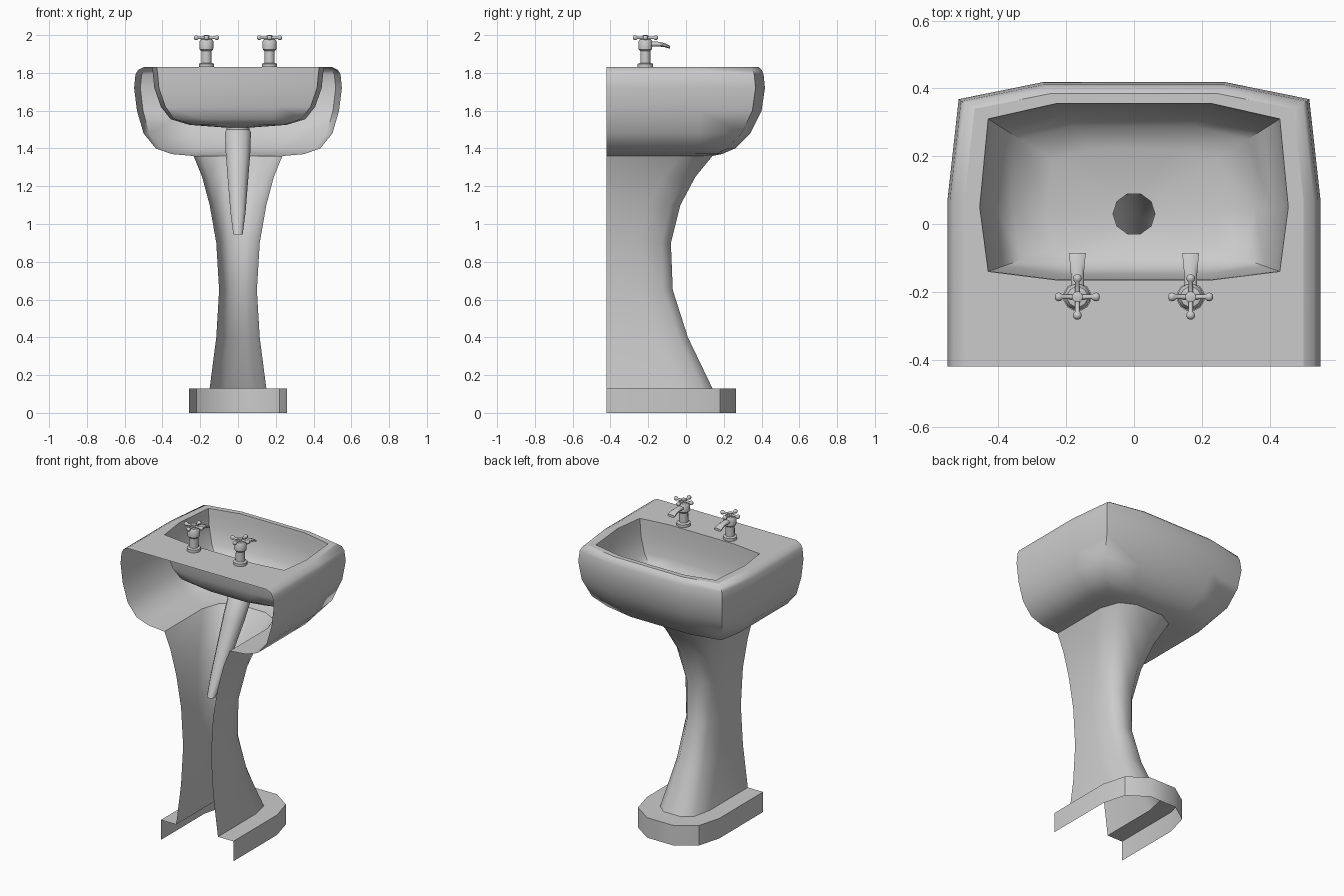
import bpy, bmesh, math
from mathutils import Vector

if "Cube" in bpy.data.objects:
    bpy.data.objects.remove(bpy.data.objects["Cube"])

BACK = -0.42


def add_mesh(name, bm, angle=40):
    bmesh.ops.remove_doubles(bm, verts=bm.verts, dist=1e-5)
    bmesh.ops.recalc_face_normals(bm, faces=bm.faces)
    me = bpy.data.meshes.new(name)
    bm.to_mesh(me)
    bm.free()
    ob = bpy.data.objects.new(name, me)
    bpy.context.collection.objects.link(ob)
    bpy.ops.object.select_all(action='DESELECT')
    ob.select_set(True)
    bpy.context.view_layer.objects.active = ob
    bpy.ops.object.shade_smooth_by_angle(angle=math.radians(angle))
    return ob


def loft(bm, rings, closed=False, caps=False):
    rows = [[bm.verts.new(p) for p in r] for r in rings]
    n = len(rows[0])
    for a, b in zip(rows, rows[1:]):
        for i in range(n if closed else n - 1):
            j = (i + 1) % n
            bm.faces.new((a[i], a[j], b[j], b[i]))
    if caps:
        bm.faces.new(rows[0])
        bm.faces.new(rows[-1])
    return rows


def u_ring(z, w, front, mid, corner, inset=0.94, flat=0.49):
    """Half-open outline: straight sides from the wall, faceted front."""
    half = [(w, BACK), (w, mid), (w * inset, corner), (w * flat, front)]
    return [Vector((x, y, z)) for x, y in half] + \
           [Vector((-x, y, z)) for x, y in reversed(half)]


def circle(c, r, n, axis='Z'):
    pts = []
    for i in range(n):
        a = 2 * math.pi * (i + 0.5) / n
        u, v = r * math.cos(a), r * math.sin(a)
        d = {'Z': (u, v, 0), 'X': (0, u, v), 'Y': (u, 0, v)}[axis]
        pts.append(Vector(c) + Vector(d))
    return pts


# sink shell, open towards the wall: (z, half width, front y)
sink = [(1.83, .50, .385), (1.815, .53, .402), (1.79, .543, .411), (1.72, .55, .418),
        (1.60, .535, .40), (1.48, .50, .34), (1.40, .435, .26), (1.37, .35, .19)]
sink_rings = [u_ring(z, w, d, min(.07, d - .14), d - .05 * w / .55) for z, w, d in sink]
# pedestal: (z, half width, front y)
ped = [(1.36, .235, .14), (1.25, .19, .05), (1.10, .15, -.03), (.90, .115, -.08),
       (.65, .10, -.07), (.40, .115, .01), (.13, .15, .14)]
ped_rings = [u_ring(z, w, d, d - .17, d - .05, .82, .42) for z, w, d in ped]

bm = bmesh.new()
loft(bm, sink_rings + ped_rings[:1])
add_mesh("sink_shell", bm, 60)
bm = bmesh.new()
loft(bm, ped_rings)
add_mesh("pedestal", bm, 60)

# foot: top ledge and skirt
bm = bmesh.new()
foot = [u_ring(z, .26, .265, .03, .18, .84, .36) for z in (.13, 0)]
loft(bm, [ped_rings[-1]] + foot)
add_mesh("foot", bm, 40)

# deck with basin opening
side = [(.43, -.14), (.455, .05), (.43, .31), (.23, .355)]
rim2d = [(.23, -.165)] + side + [(-x, y) for x, y in reversed(side)] + [(-.23, -.165)]
rim = [Vector((x, y, 1.83)) for x, y in rim2d]
bm = bmesh.new()
for loop in (sink_rings[0], rim):
    vs = [bm.verts.new(p) for p in loop]
    for i in range(len(vs)):
        bm.edges.new((vs[i - 1], vs[i]))
bmesh.ops.triangle_fill(bm, use_beauty=True, use_dissolve=False, edges=bm.edges[:])
add_mesh("deck", bm)

# basin: blend the rim outline into the round drain hole
DRAIN = Vector((0, .03, 0))
hole = [DRAIN + .062 * Vector((math.cos(a), math.sin(a), 0))
        for a in (-math.radians(72) + i * math.radians(36) for i in range(10))]
basin = []
for t, z in [(0, 1.83), (.01, 1.80), (.03, 1.72), (.12, 1.62), (.25, 1.555),
             (.5, 1.525), (1, 1.51), (1, 1.485)]:
    basin.append([Vector((*p.lerp(h, t).xy, z)) for p, h in zip(rim, hole)])
bm = bmesh.new()
loft(bm, basin, closed=True)
add_mesh("basin", bm, 50)

# drain pipe tapering back to the wall
bm = bmesh.new()
loft(bm, [circle(c, r, 10) for c, r in [((0, .03, 1.50), .064), ((0, .02, 1.485), .072),
     ((0, -.04, 1.37), .068), ((0, -.21, 1.06), .042), ((0, -.275, .945), .026)]], closed=True)
add_mesh("drain_pipe", bm, 50)


def tap(x, name):
    y = -.215
    # turned body
    bm = bmesh.new()
    prof = [(1.83, .042), (1.848, .042), (1.853, .028), (1.915, .027), (1.925, .037),
            (1.965, .039), (1.978, .03), (1.98, .016), (1.998, .016), (2.0, .01)]
    loft(bm, [circle((x, y, z), r, 12) for z, r in prof], closed=True, caps=True)
    add_mesh(name + "_body", bm)
    # spout: (y, top z, bottom z, half width)
    bm = bmesh.new()
    sp = [(y, 1.967, 1.937, .02), (-.15, 1.965, 1.94, .019),
          (-.115, 1.958, 1.937, .022), (-.085, 1.944, 1.928, .025)]
    rings = []
    for sy, t, b, w in sp:
        m, h = (t + b) / 2, (t - b) / 2
        rings.append([Vector((x + w * cx, sy, m + h * cz)) for cx, cz in
                      [(1, -.4), (1, .4), (.5, 1), (-.5, 1), (-1, .4), (-1, -.4), (-.5, -1), (.5, -1)]])
    loft(bm, rings, closed=True, caps=True)
    add_mesh(name + "_spout", bm, 50)
    # cross handle with knob ends
    bm = bmesh.new()
    arm = [(0, .008), (.043, .007), (.048, .012), (.056, .014), (.063, .011), (.066, .005)]
    for axis, d in [('X', (1, 0, 0)), ('Y', (0, 1, 0))]:
        for s in (-1, 1):
            loft(bm, [circle(Vector((x, y, 1.986)) + Vector(d) * s * k, r, 8, axis)
                      for k, r in arm], closed=True, caps=True)
    add_mesh(name + "_handle", bm, 50)


tap(-.167, "left_tap")
tap(.167, "right_tap")
